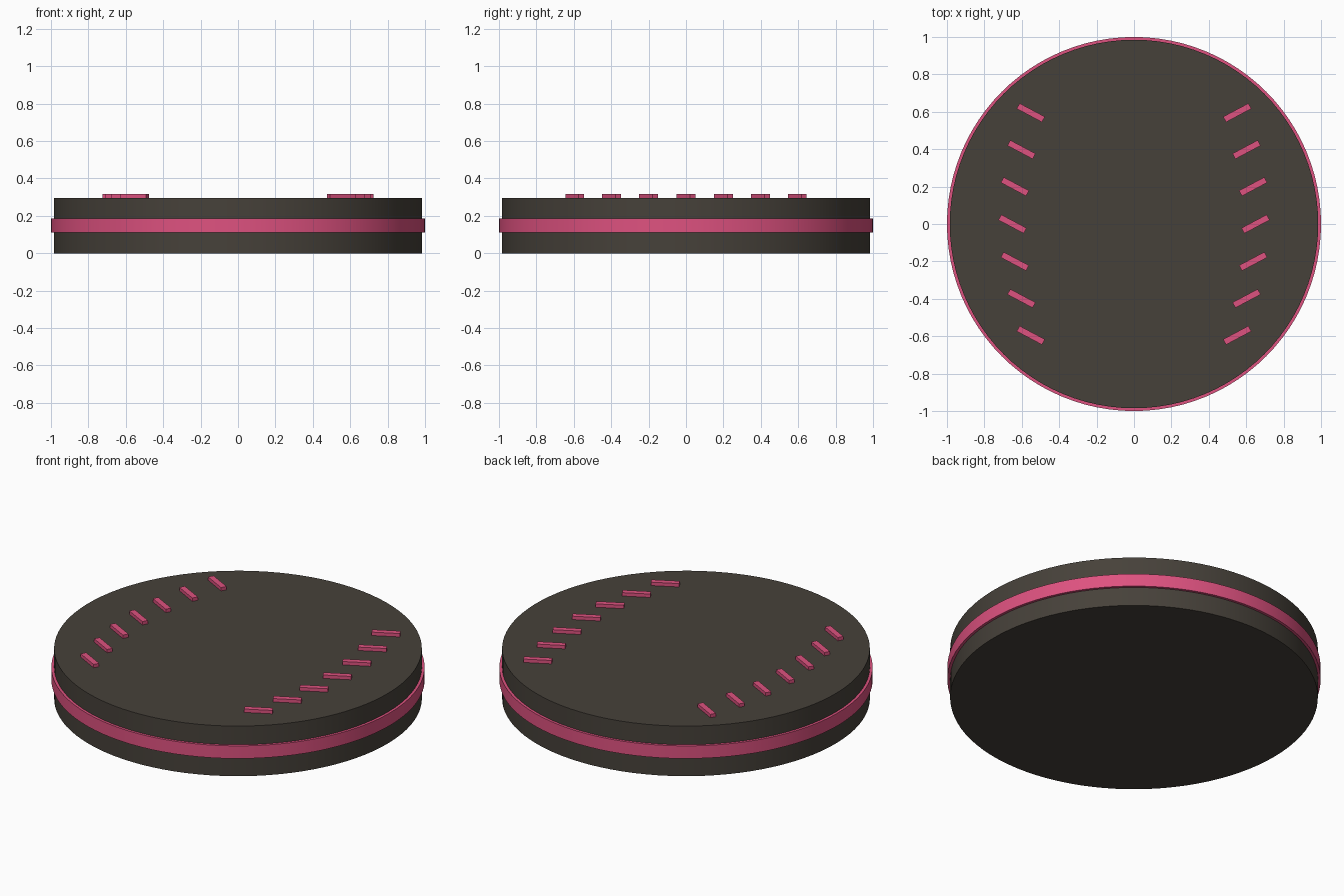
import bpy, bmesh, math
from mathutils import Matrix

if "Cube" in bpy.data.objects:
    bpy.data.objects.remove(bpy.data.objects["Cube"])


def material(name, rgb):
    m = bpy.data.materials.new(name)
    m.diffuse_color = (*rgb, 1.0)
    m.use_nodes = True
    m.node_tree.nodes["Principled BSDF"].inputs["Base Color"].default_value = m.diffuse_color
    return m


charcoal = material("warm_charcoal", (0.062, 0.053, 0.042))
pink = material("pink", (0.73, 0.084, 0.215))


def add_object(name, bm, mat):
    mesh = bpy.data.meshes.new(name)
    bmesh.ops.recalc_face_normals(bm, faces=bm.faces)
    bm.to_mesh(mesh)
    bm.free()
    mesh.materials.append(mat)
    obj = bpy.data.objects.new(name, mesh)
    bpy.context.collection.objects.link(obj)
    return obj


def smooth(obj):
    bpy.ops.object.select_all(action='DESELECT')
    obj.select_set(True)
    bpy.context.view_layer.objects.active = obj
    bpy.ops.object.shade_smooth_by_angle(angle=math.radians(30))


def lathe(name, profile, mat, steps=96):
    """Spin an (r, z) profile round the z axis."""
    bm = bmesh.new()
    verts = [bm.verts.new((r, 0, z)) for r, z in profile]
    edges = [bm.edges.new(p) for p in zip(verts, verts[1:])]
    bmesh.ops.spin(bm, geom=verts + edges, cent=(0, 0, 0), axis=(0, 0, 1),
                   angle=math.tau, steps=steps, use_duplicate=False)
    bmesh.ops.remove_doubles(bm, verts=bm.verts, dist=1e-5)
    obj = add_object(name, bm, mat)
    smooth(obj)
    return obj


# Flat round body
lathe("disc_body", [(0, 0), (0.985, 0), (0.985, 0.296), (0, 0.296)], charcoal)

# Raised band round the rim
lathe("rim_band", [(0.97, 0.111), (1.0, 0.111), (1.0, 0.186),
                   (0.97, 0.186), (0.97, 0.111)], pink)

# Two mirrored curved rows of slanted stitches on the top face
ROW = [(0.65, 0.0), (0.637, 0.2), (0.602, 0.398), (0.552, 0.595)]
points = ROW + [(x, -y) for x, y in ROW[1:]]
for side, label in ((1, "right"), (-1, "left")):
    bm = bmesh.new()
    for x, y in points:
        matrix = (Matrix.Translation((side * x, y, 0.302))
                  @ Matrix.Rotation(side * math.radians(28), 4, 'Z')
                  @ Matrix.Diagonal((0.153, 0.033, 0.028, 1)))
        bmesh.ops.create_cube(bm, size=1, matrix=matrix)
    add_object(label + "_stitches", bm, pink)
